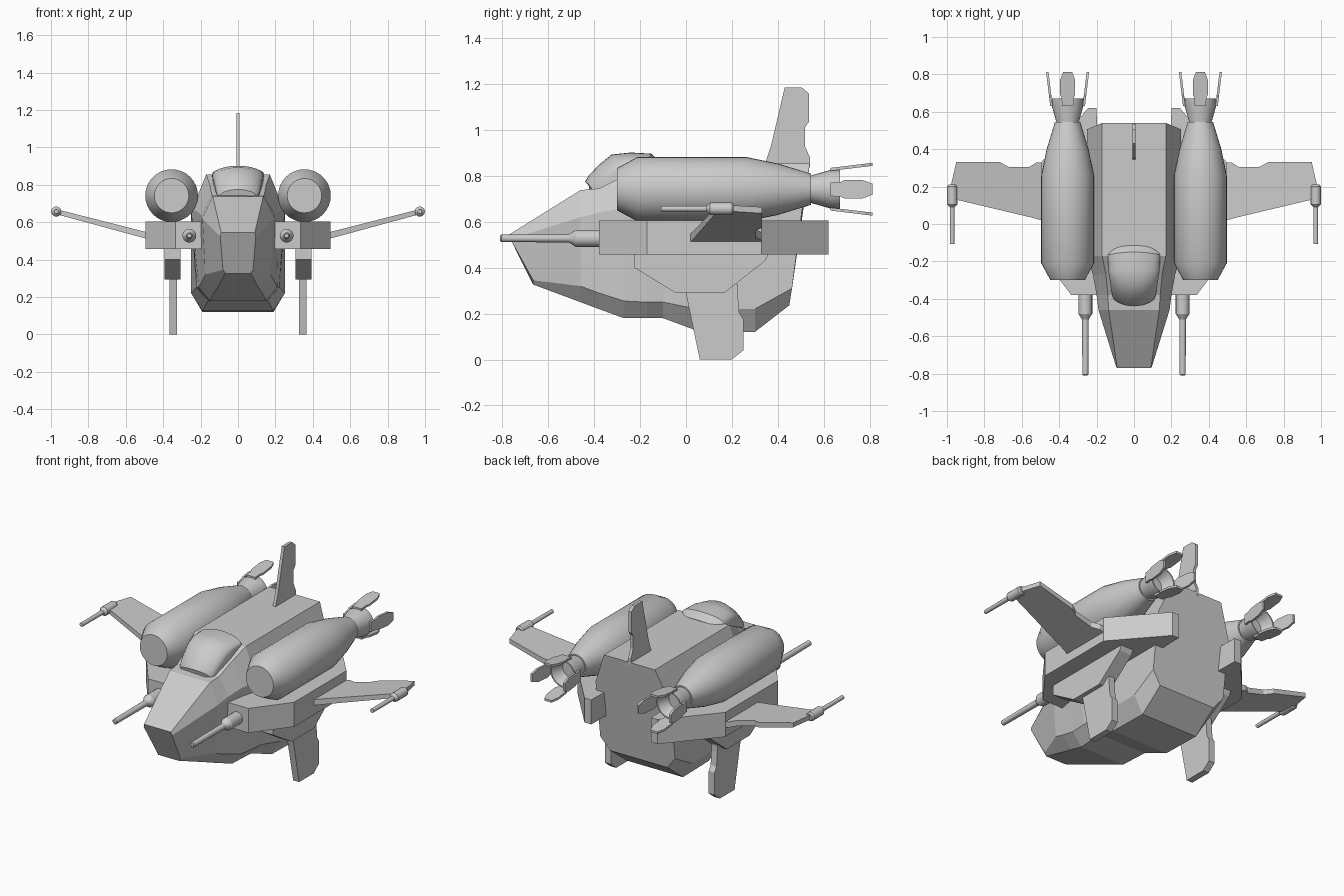
import bpy, bmesh
from math import sin, cos, pi, radians
from mathutils import Matrix, Vector

if "Cube" in bpy.data.objects:
    bpy.data.objects.remove(bpy.data.objects["Cube"])


def finish(name, bm, mirror=False, smooth=None):
    bmesh.ops.remove_doubles(bm, verts=bm.verts, dist=1e-5)
    bmesh.ops.recalc_face_normals(bm, faces=bm.faces)
    me = bpy.data.meshes.new(name)
    bm.to_mesh(me)
    bm.free()
    ob = bpy.data.objects.new(name, me)
    bpy.context.collection.objects.link(ob)
    if smooth:
        me.shade_smooth()
        me.set_sharp_from_angle(angle=radians(smooth))
    if mirror:
        ob.modifiers.new("mirror", 'MIRROR')
    return ob


def loft(bm, rings, closed=True, caps=True):
    vs = [[bm.verts.new(p) for p in r] for r in rings]
    n = len(vs[0])
    for a, b in zip(vs, vs[1:]):
        for i in range(n if closed else n - 1):
            j = (i + 1) % n
            bm.faces.new((a[i], a[j], b[j], b[i]))
    if caps:
        bm.faces.new(vs[0])
        bm.faces.new(vs[-1])
    return [v for r in vs for v in r]


def plate(name, pts, x0, x1, mirror=False):
    """Side profile (y, z) extruded across x."""
    bm = bmesh.new()
    loft(bm, [[(x, y, z) for y, z in pts] for x in (x0, x1)])
    return finish(name, bm, mirror)


def slab(name, pts, zlow, zhigh):
    """Plan outline (x, y) between two height functions, mirrored."""
    bm = bmesh.new()
    loft(bm, [[(x, y, f(x)) for x, y in pts] for f in (zlow, zhigh)])
    return finish(name, bm, True)


def lathe(name, profile, cx, cz, n=28):
    """Profile (y, r) revolved about a y-parallel axis, mirrored."""
    bm = bmesh.new()
    loft(bm, [[(cx + r * cos(2 * pi * i / n), y, cz + r * sin(2 * pi * i / n))
               for i in range(n)] for y, r in profile])
    return finish(name, bm, True, 30)


# Hull: each station is four (x, y, z) corners, from roof edge to belly edge
def station(y, *corners):
    return [(x, y, z) for x, z in corners]


stations = [
    [(.09, -.77, .545), (.095, -.765, .525), (.08, -.665, .345), (.068, -.667, .327)],
    station(-.46, (.135, .738), (.19, .62), (.175, .32), (.11, .25)),
    station(-.38, (.14, .745), (.20, .64), (.19, .29), (.13, .22)),
    station(-.27, (.15, .80), (.22, .66), (.21, .255), (.15, .18)),
    station(-.17, (.17, .855), (.25, .66), (.22, .25), (.155, .18)),
    station(-.10, (.17, .855), (.25, .66), (.225, .25), (.16, .18)),
    station(.05, (.17, .855), (.25, .66), (.25, .22), (.19, .125)),
    station(.30, (.17, .855), (.25, .66), (.25, .22), (.19, .12)),
    [(.17, .54, .855), (.25, .507, .66), (.25, .462, .31), (.19, .45, .236)],
]
bm = bmesh.new()
loft(bm, [s + [(-x, y, z) for x, y, z in reversed(s)] for s in stations])
finish("hull", bm)

# Canopy: arched bubble, lofted along y as (y, half width, side z, crown z)
bm = bmesh.new()
rings = []
for y, w, zs, zc in [(-.44, .10, .735, .775), (-.425, .112, .75, .80), (-.38, .122, .79, .848),
                     (-.325, .13, .83, .893), (-.24, .136, .85, .902), (-.15, .14, .855, .897),
                     (-.115, .12, .835, .86)]:
    arc = [(w * sin(a), y + .03 * sin(a) ** 2 * (1 if y < -.3 else -.5), zs + (zc - zs) * cos(a))
           for a in [pi / 2 * (k / 6 - 1) for k in range(13)]]
    rings.append([(-w * .9, arc[0][1], .68)] + arc + [(w * .9, arc[-1][1], .68)])
loft(bm, rings)
finish("canopy", bm, smooth=35)

# Side sponsons under the engines
slab("sponson", [(.18, -.38), (.335, -.38), (.495, -.17), (.495, .33), (.245, .62), (.20, .62)],
     lambda x: .457, lambda x: .605)

# Engines with hollow nozzles
EX, EZ = .355, .742
lathe("engine", [(-.30, .092), (-.21, .141), (.26, .141), (.40, .112), (.545, .068)], EX, EZ, 32)
lathe("nozzle", [(.53, .06), (.545, .06), (.63, .084), (.67, .084), (.67, .076), (.60, .05)], EX, EZ)

# Four flared petals round each nozzle
half = [(.63, .03), (.675, .032), (.69, .04), (.77, .04), (.813, .024)]
outline = half + [(y, -w) for y, w in reversed(half)]
bm = bmesh.new()
for k in range(4):
    vs = loft(bm, [[(w, y, .08 + t + (y - .63) * .12) for y, w in outline] for t in (0, .013)])
    bmesh.ops.transform(bm, verts=vs, matrix=Matrix.Translation((EX, 0, EZ)) @ Matrix.Rotation(k * pi / 2, 4, 'Y'))
finish("nozzle_petals", bm, True)

# Swept wings, rising toward the tips
slab("wing", [(.46, .01), (.55, .035), (.95, .13), (.985, .18), (.95, .332), (.72, .332),
              (.67, .305), (.56, .305), (.52, .33), (.46, .33)],
     lambda x: .512 + (x - .49) * .272, lambda x: .547 + (x - .49) * .255)

# Guns at the sponsons and the wing tips
lathe("nose_gun", [(-.81, .011), (-.805, .016), (-.51, .018), (-.48, .037), (-.37, .037)], .26, .528, 16)
lathe("wingtip_gun", [(-.108, .012), (.09, .013), (.105, .027), (.20, .027), (.21, .02)], .972, .657, 14)

# Tail fin
plate("tail_fin", [(.34, .84), (.37, .93), (.43, 1.185), (.505, 1.185), (.535, 1.16), (.535, 1.035),
                   (.518, 1.01), (.518, .93), (.54, .88), (.54, .84)], -.009, .009)

# Landing fins and the pylons that hold them
plate("fin_pylon", [(-.225, .47), (-.225, .40), (-.05, .293), (.17, .293), (.345, .43), (.365, .47)],
      .308, .392, True)
plate("landing_fin", [(-.005, .31), (.06, 0), (.20, 0), (.25, .04), (.25, .175), (.232, .205),
                      (.225, .29), (.225, .33), (.10, .33)], .327, .367, True)
